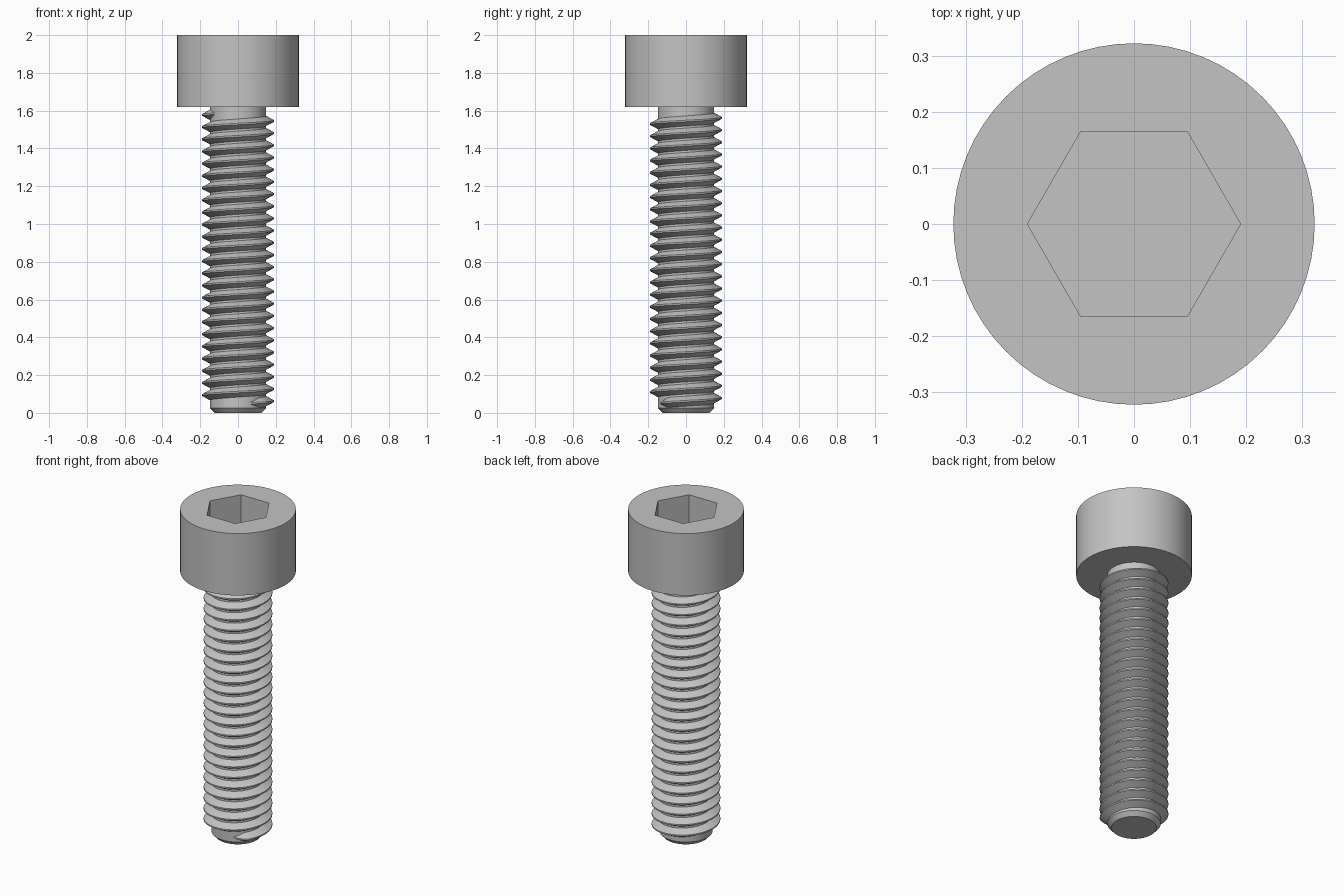
import bpy, bmesh, math

cube = bpy.data.objects.get("Cube")
if cube:
    bpy.data.objects.remove(cube, do_unlink=True)

HEAD_R, HEAD_BASE, TOP = 0.322, 1.62, 2.0
HEX_R, HEX_DEPTH = 0.19, 0.19
CORE_R, CREST_R, PITCH = 0.148, 0.191, 0.0645
SIDES = 64

steel = bpy.data.materials.new("grey steel")
steel.use_nodes = True
grey = (0.55, 0.55, 0.55, 1)
steel.diffuse_color = grey
steel.node_tree.nodes["Principled BSDF"].inputs["Base Color"].default_value = grey


def ring(bm, radius, z, sides=SIDES):
    """Closed loop of vertices around the z axis."""
    step = math.tau / sides
    return [bm.verts.new((radius * math.cos(i * step), radius * math.sin(i * step), z))
            for i in range(sides)]


def join_loops(bm, a, b):
    """Quads between two matching closed loops."""
    n = len(a)
    for i in range(n):
        j = (i + 1) % n
        bm.faces.new((a[i], a[j], b[j], b[i]))


def loop_edges(bm, loop):
    return [bm.edges.get((loop[i - 1], loop[i])) for i in range(len(loop))]


def finish(bm, name):
    bmesh.ops.recalc_face_normals(bm, faces=bm.faces)
    mesh = bpy.data.meshes.new(name)
    bm.to_mesh(mesh)
    bm.free()
    mesh.materials.append(steel)
    obj = bpy.data.objects.new(name, mesh)
    bpy.context.collection.objects.link(obj)
    bpy.ops.object.select_all(action="DESELECT")
    obj.select_set(True)
    bpy.context.view_layer.objects.active = obj
    bpy.ops.object.shade_smooth_by_angle(angle=math.radians(28))
    return obj


# Cylindrical head with a hexagonal socket
bm = bmesh.new()
base, rim = ring(bm, HEAD_R, HEAD_BASE), ring(bm, HEAD_R, TOP)
join_loops(bm, base, rim)
bm.faces.new(base)
mouth, floor = ring(bm, HEX_R, TOP, 6), ring(bm, HEX_R, TOP - HEX_DEPTH, 6)
join_loops(bm, mouth, floor)
bm.faces.new(floor)
bmesh.ops.triangle_fill(bm, use_beauty=True, use_dissolve=False, normal=(0, 0, 1),
                        edges=loop_edges(bm, rim) + loop_edges(bm, mouth))
finish(bm, "socket_head")

# Plain core of the shank with a chamfered tip
bm = bmesh.new()
loops = [ring(bm, r, z) for r, z in ((0.125, 0), (CORE_R, 0.025), (CORE_R, HEAD_BASE))]
for low, high in zip(loops, loops[1:]):
    join_loops(bm, low, high)
bm.faces.new(loops[0])
bm.faces.new(loops[-1])
finish(bm, "shank_core")

# Right-handed helical thread that runs out into the core at both ends
START, END, FADE = math.radians(-65), math.radians(23 * 360 + 215), math.radians(25)
HALF_ROOT, HALF_CREST, SUNK = 0.029, 0.004, 0.004
steps = round((END - START) / math.tau * SIDES)
bm = bmesh.new()
sections = []
for i in range(steps + 1):
    a = START + (END - START) * i / steps
    z = 0.062 + PITCH * a / math.tau
    grow = max(0.02, min(1, (a - START) / FADE, (END - a) / FADE))
    inner = CORE_R - SUNK
    outer = CORE_R + (CREST_R - CORE_R) * grow
    root = HALF_CREST + (HALF_ROOT - HALF_CREST) * grow
    profile = ((inner, -root), (outer, -HALF_CREST), (outer, HALF_CREST), (inner, root))
    sections.append([bm.verts.new((r * math.cos(a), r * math.sin(a), z + h))
                     for r, h in profile])
for s, t in zip(sections, sections[1:]):
    join_loops(bm, s, t)
bm.faces.new(sections[0])
bm.faces.new(sections[-1])
finish(bm, "screw_thread")
